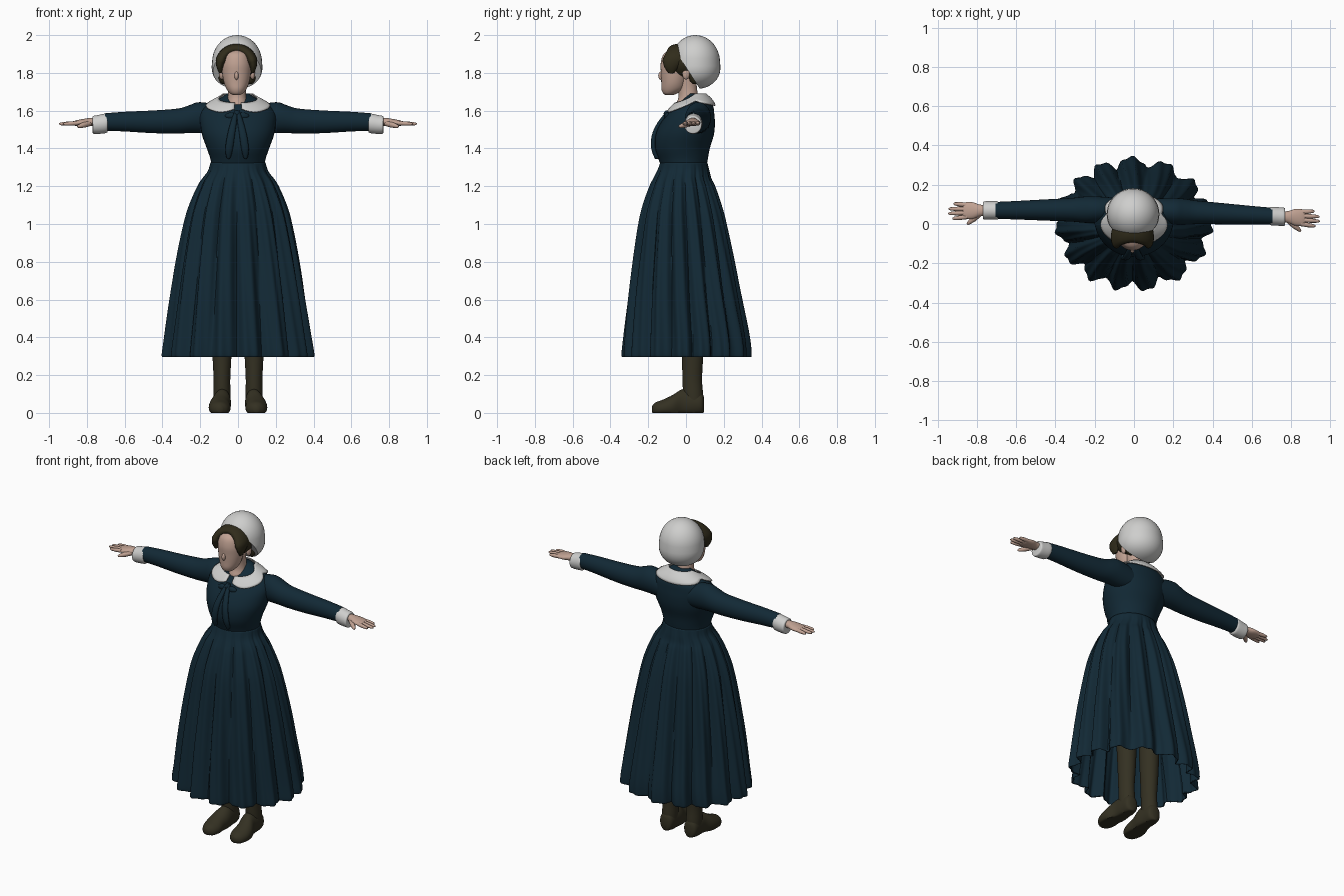
import bpy, bmesh
from math import sin, cos, pi, radians
from mathutils import Vector, Matrix

if "Cube" in bpy.data.objects:
    bpy.data.objects.remove(bpy.data.objects["Cube"])


def material(name, rgb):
    m = bpy.data.materials.new(name)
    m.use_nodes = True
    m.diffuse_color = (*rgb, 1)
    m.node_tree.nodes["Principled BSDF"].inputs["Base Color"].default_value = (*rgb, 1)
    return m


NAVY = material("navy cloth", (0.006, 0.022, 0.036))
WHITE = material("white linen", (0.62, 0.62, 0.61))
SKIN = material("skin", (0.53, 0.36, 0.29))
HAIR = material("dark brown hair", (0.03, 0.025, 0.011))
LEATHER = material("olive brown leather", (0.034, 0.03, 0.016))
parts = []


def finish(name, bm, mat, thickness=0):
    bmesh.ops.recalc_face_normals(bm, faces=bm.faces[:])
    mesh = bpy.data.meshes.new(name)
    bm.to_mesh(mesh)
    bm.free()
    mesh.materials.append(mat)
    ob = bpy.data.objects.new(name, mesh)
    bpy.context.collection.objects.link(ob)
    if thickness:
        mod = ob.modifiers.new("thickness", 'SOLIDIFY')
        mod.thickness = thickness
    parts.append(ob)
    return ob


def surface(name, rows, mat, closed=True, caps=True, thickness=0):
    """Skin a list of point rows; closed rows become rings."""
    bm = bmesh.new()
    grid = [[bm.verts.new((p[0], p[1], max(p[2], 0))) for p in row] for row in rows]
    n = len(rows[0])
    for a, b in zip(grid, grid[1:]):
        for i in range(n if closed else n - 1):
            j = (i + 1) % n
            bm.faces.new((a[i], a[j], b[j], b[i]))
    if closed and caps:
        bm.faces.new(grid[0])
        bm.faces.new(grid[-1])
    return finish(name, bm, mat, thickness)


def resample(rings, steps=4):
    """Smooth spline through the ring parameters."""
    out = []
    for i in range(len(rings) - 1):
        p0, p1, p2, p3 = (rings[min(max(k, 0), len(rings) - 1)] for k in range(i - 1, i + 3))
        for s in range(steps):
            t = s / steps
            out.append([0.5 * (2 * b + (c - a) * t + (2 * a - 5 * b + 4 * c - d) * t * t
                               + (3 * b - a - 3 * c + d) * t ** 3)
                        for a, b, c, d in zip(p0, p1, p2, p3)])
    return out + [list(rings[-1])]


def loft(name, rings, mat, axis=2, n=28, flip=1):
    """Rings are (position on axis, centre a, centre b, radius a, radius b)."""
    rows = []
    for t, ca, cb, ra, rb in resample(rings):
        row = []
        for i in range(n):
            p = [ca + ra * sin(2 * pi * i / n), cb - rb * cos(2 * pi * i / n)]
            p.insert(axis, t * flip)
            row.append(p)
        rows.append(row)
    return surface(name, rows, mat)


def ball(name, centre, radii, mat, flare=0, cut=None):
    bm = bmesh.new()
    bmesh.ops.create_uvsphere(bm, u_segments=36, v_segments=22, radius=1)
    for v in bm.verts:
        k = 1 + flare * max(0, -v.co.z)
        v.co = Vector((v.co.x * k * radii[0], v.co.y * k * radii[1], v.co.z * radii[2])) + Vector(centre)
    if cut:
        geom = bm.verts[:] + bm.edges[:] + bm.faces[:]
        res = bmesh.ops.bisect_plane(bm, geom=geom, plane_co=cut[0], plane_no=cut[1], clear_outer=True)
        edges = [e for e in res["geom_cut"] if isinstance(e, bmesh.types.BMEdge)]
        bmesh.ops.edgeloop_fill(bm, edges=edges)
    return finish(name, bm, mat)


def finger(name, start, end, r0, r1, mat=SKIN):
    a, b = Vector(start), Vector(end)
    q = (b - a).to_track_quat('Z', 'Y')
    rows = []
    for t, r in ((0, r0), (0.5, r0), (0.9, r1), (1, r1 * 0.4)):
        rows.append([a.lerp(b, t) + q @ Vector((r * cos(k * pi / 5), r * sin(k * pi / 5), 0)) for k in range(10)])
    surface(name, rows, mat)


# Bodice
torso = [(1.29, 0, -.01, .14, .115), (1.34, 0, -.015, .145, .13), (1.40, 0, -.02, .165, .146),
         (1.47, 0, -.008, .19, .155), (1.53, 0, .008, .20, .145), (1.58, 0, .025, .20, .125),
         (1.62, 0, .04, .175, .105), (1.65, 0, .05, .125, .08), (1.675, 0, .05, .08, .055),
         (1.69, 0, .05, .06, .04)]
loft("bodice", torso, NAVY, n=40)
torso_fine = resample(torso, 6)


def on_torso(a, z, lift):
    """Point on the bodice at angle a from the front, raised by lift."""
    for p, q in zip(torso_fine, torso_fine[1:]):
        if z <= q[0]:
            break
    t = (z - p[0]) / (q[0] - p[0])
    _, cx, cy, rx, ry = [u + (v - u) * t for u, v in zip(p, q)]
    return (cx + (rx + lift) * sin(a), cy - (ry + lift) * cos(a), z + lift * 0.6)


# Pleated skirt: rounded folds that deepen towards the hem
skirt = [(1.325, 0, -.012, .146, .125, 0), (1.28, 0, -.015, .16, .14, .006), (1.24, 0, -.02, .19, .155, .012),
         (1.2, 0, -.02, .215, .175, .02), (1.1, 0, -.02, .258, .21, .028), (1.0, 0, -.018, .287, .235, .034),
         (.8, 0, -.013, .327, .272, .042), (.6, 0, -.008, .36, .305, .048), (.4, 0, 0, .39, .335, .052),
         (.31, 0, 0, .403, .343, .055), (.295, 0, 0, .397, .338, .055)]
rows = []
for z, cx, cy, rx, ry, depth in resample(skirt, 4):
    row = []
    for i in range(240):
        a = 2 * pi * i / 240
        wave = 7.5 * a + 0.35 * sin(3 * a + 1) * min(1, (1.35 - z) * 1.5)
        fold = depth * (1 - abs(sin(wave))) + 0.12 * depth * sin(37 * a + 4 * z)
        row.append((cx + (rx - fold) * sin(a), cy - (ry - fold) * cos(a), z))
    rows.append(row)
surface("skirt", rows, NAVY, caps=False, thickness=.006)

# Collar draped over the shoulders, open at the front
top, bottom = [], []
rows = [[] for _ in range(6)]
for i in range(61):
    a = 0.1 + (2 * pi - 0.2) * i / 60
    front, back = max(cos(a), 0), max(-cos(a), 0)
    corner = max(0, 1 - min(i, 60 - i) / 5) ** 2
    z_in = 1.685 - .05 * front
    z_out = 1.648 - .07 * front - .028 * back + .025 * corner
    for k, row in enumerate(rows):
        row.append(on_torso(a, z_in + (z_out - z_in) * k / 5, .012))
surface("collar", rows, WHITE, closed=False, thickness=.006)

# Ribbon bow
for side, label in ((1, "left"), (-1, "right")):
    rows = []
    for z, x, w in resample([(1.6, .005, .008), (1.54, .018, .016), (1.47, .032, .02),
                             (1.40, .042, .02), (1.355, .045, .012), (1.345, .045, .003)]):
        y = on_torso(0, z, .006)[1]
        rows.append([(side * x - .005 + w * cos(k * pi / 6), y + .012 * sin(k * pi / 6), z) for k in range(12)])
    surface(label + "_ribbon_tail", rows, NAVY)
    ball(label + "_ribbon_loop", (side * .032 - .005, -.098, 1.572), (.032, .016, .018), NAVY)
ball("ribbon_knot", (-.005, -.1, 1.585), (.014, .018, .016), NAVY)

# Arms, cuffs and hands
for side, label in ((1, "left"), (-1, "right")):
    def cy(x):
        return .075 - (.05 if side > 0 else .008) * x

    def along(data):
        return [(x, cy(x), z, ry, rz) for x, z, ry, rz in data]

    loft(label + "_sleeve", along([(.1, 1.55, .06, .07), (.16, 1.56, .065, .08), (.215, 1.563, .068, .081),
         (.26, 1.555, .066, .073), (.32, 1.545, .06, .066), (.45, 1.541, .054, .06),
         (.6, 1.542, .047, .052), (.705, 1.54, .043, .046)]), NAVY, 0, flip=side)
    loft(label + "_cuff", along([(.69, 1.535, .042, .046), (.70, 1.533, .047, .052), (.74, 1.527, .047, .05),
         (.765, 1.525, .046, .047), (.77, 1.525, .038, .04)]), WHITE, 0, flip=side)
    loft(label + "_palm", along([(.74, 1.54, .025, .022), (.785, 1.54, .03, .021), (.82, 1.537, .042, .019),
         (.855, 1.534, .043, .015), (.872, 1.533, .036, .01)]), SKIN, 0, flip=side)
    for k, (tip, spread) in enumerate(((.925, -.04), (.947, -.014), (.945, .01), (.92, .036))):
        finger(f"{label}_finger_{k + 1}", (side * .85, cy(.85) + spread * .8, 1.534),
               (side * tip, cy(tip) + spread, 1.53), .0115, .008)
    finger(label + "_thumb", (side * .785, cy(.785) - .015, 1.533), (side * .85, cy(.85) - .07, 1.515), .015, .009)

# Legs and boots
for side, label in ((1, "left"), (-1, "right")):
    x = side * .085
    loft(label + "_leg", [(.5, x, .035, .05, .05), (.8, x, .03, .06, .06), (1.15, x, 0, .065, .07)], SKIN)
    loft(label + "_boot_shaft", [(.03, x, .045, .043, .045), (.1, x, .038, .045, .052), (.18, x, .033, .044, .052),
         (.3, x, .035, .05, .056), (.45, x, .035, .056, .062), (.54, x, .035, .058, .063)], LEATHER)
    toe = x + side * .012
    loft(label + "_boot_foot", [(.095, x, .045, .02, .04), (.08, x, .05, .042, .058), (.03, x, .052, .046, .07),
         (-.02, x, .05, .048, .075), (-.07, toe, .035, .055, .06), (-.12, toe, .025, .057, .046),
         (-.16, toe, .02, .042, .036), (-.18, toe, .02, .015, .016)], LEATHER, 1)

# Neck, face and nose
loft("neck", [(1.58, 0, .02, .05, .06), (1.63, -.002, .008, .055, .06), (1.67, -.005, .012, .05, .052),
              (1.72, -.005, .008, .046, .05), (1.79, -.005, -.005, .05, .055)], SKIN)
loft("face", [(1.683, -.008, -.088, .018, .02), (1.692, -.008, -.083, .035, .038), (1.715, -.008, -.07, .053, .06),
              (1.75, -.008, -.063, .067, .068), (1.8, -.008, -.058, .076, .075), (1.85, -.008, -.055, .078, .079),
              (1.9, -.008, -.048, .066, .07), (1.925, -.008, -.04, .035, .035)], SKIN)
ball("nose", (-.008, -.133, 1.785), (.011, .014, .022), SKIN)
for side, label in ((1, "left"), (-1, "right")):
    ball(label + "_ear", (side * .082 - .005, .0, 1.795), (.014, .02, .03), SKIN)
    ball(label + "_nape_hair", (side * .07 - .005, .045, 1.785), (.03, .03, .045), HAIR)

# Hair: skull cap plus a parted roll framing the face
ball("hair_crown", (-.005, -.005, 1.86), (.108, .1, .095), HAIR)
rows = []
for i in range(33):
    u = i / 32
    th = radians(-18 + 216 * u)
    thick = min(1, 0.25 + 4 * min(u, 1 - u)) * (0.9 + 0.1 * abs(cos(th)))
    ring = []
    for k in range(16):
        q = 2 * pi * k / 16
        r = .03 * thick * cos(q)
        ring.append((-.008 + (.088 + r) * cos(th), -.078 + .042 * max(0, sin(th)) + .064 * thick * sin(q),
                     1.83 + (.097 + r) * sin(th)))
    rows.append(ring)
surface("hair_roll", rows, HAIR)

# Bonnet, cut open on a slanted plane in front
ball("bonnet", (-.005, .05, 1.857), (.132, .13, .143), WHITE, flare=.2,
     cut=((0, -.01, 1.845), (0, -.84, -.54)))

# Soft shading with crisp edges
bpy.ops.object.select_all(action='DESELECT')
for ob in parts:
    ob.select_set(True)
bpy.context.view_layer.objects.active = parts[0]
bpy.ops.object.shade_smooth_by_angle(angle=radians(50))
